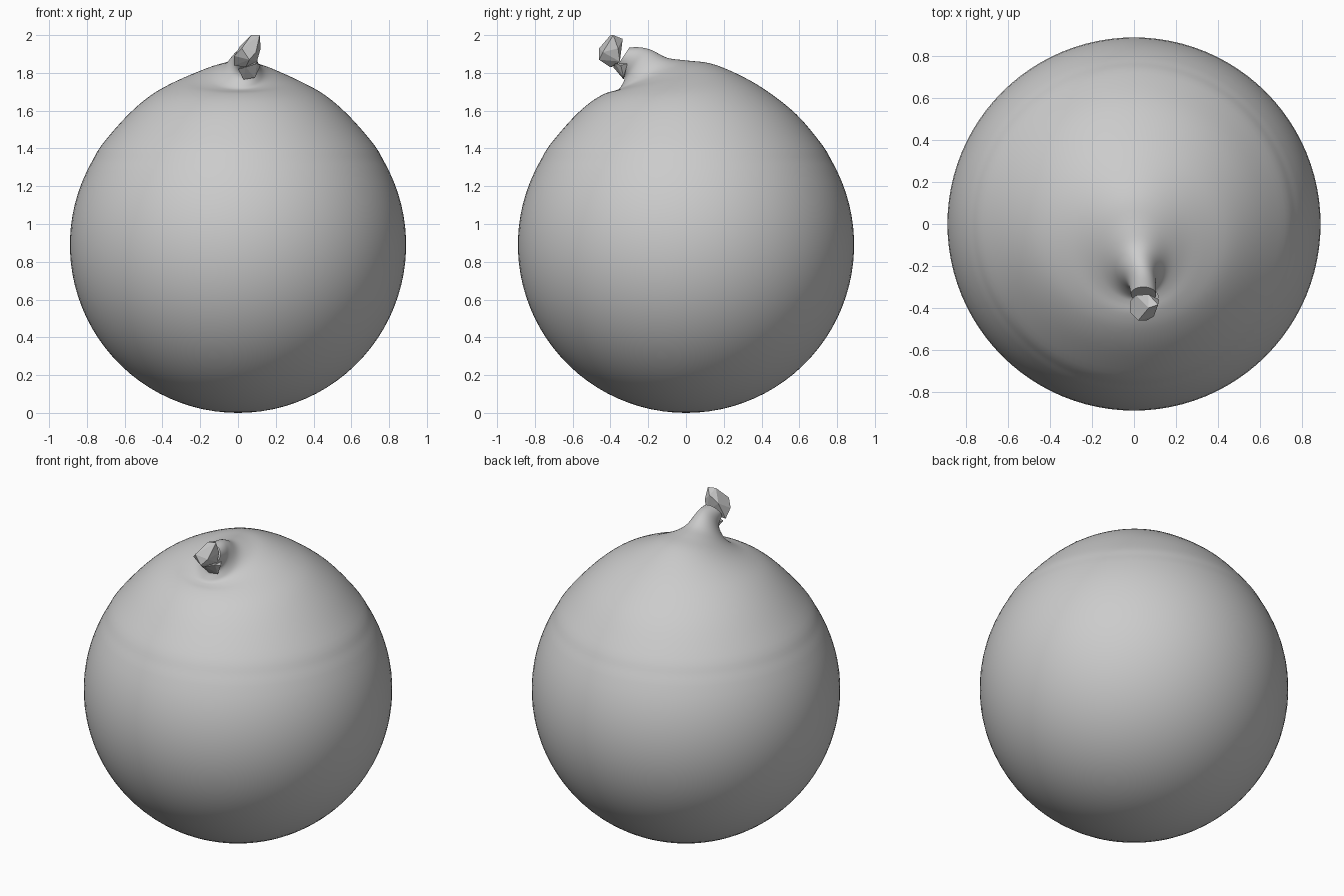
import bpy, bmesh, math
from mathutils import Vector

if "Cube" in bpy.data.objects:
    bpy.data.objects.remove(bpy.data.objects["Cube"])

grey = bpy.data.materials.new("balloon_grey")
grey.diffuse_color = (0.6, 0.6, 0.6, 1)
grey.use_nodes = True
grey.node_tree.nodes["Principled BSDF"].inputs["Base Color"].default_value = grey.diffuse_color


def finish(name, bm):
    bmesh.ops.recalc_face_normals(bm, faces=bm.faces)
    mesh = bpy.data.meshes.new(name)
    bm.to_mesh(mesh)
    bm.free()
    mesh.materials.append(grey)
    obj = bpy.data.objects.new(name, mesh)
    bpy.context.collection.objects.link(obj)
    return obj


# Balloon rings: front y, front z, back y, back z, half width, centre x
R, SEG = 0.89, 96
rings = []
for i in range(1, 31):
    a = math.radians(-90 + 4 * i)
    r, z = R * math.cos(a), R + R * math.sin(a)
    rings.append((-r, z, r, z, r, 0))
# Shoulder tapering and tilting into the bent neck
rings += [
    (-.72, 1.42, .72, 1.42, .72, 0), (-.60, 1.56, .585, 1.58, .59, 0),
    (-.505, 1.645, .42, 1.71, .465, 0), (-.43, 1.69, .27, 1.795, .34, 0),
    (-.38, 1.705, .13, 1.85, .225, .005), (-.355, 1.715, .0, 1.866, .15, .01),
    (-.34, 1.735, -.10, 1.88, .105, .02), (-.325, 1.77, -.18, 1.92, .075, .03),
    (-.335, 1.80, -.24, 1.935, .064, .04), (-.37, 1.83, -.30, 1.935, .06, .045),
]


def ring_point(ring, t):
    fy, fz, by, bz, w, cx = ring
    k = (1 + math.sin(t)) / 2
    return Vector((cx + w * math.cos(t), fy + (by - fy) * k, fz + (bz - fz) * k))


def smooth_ring(i, t):
    # Catmull-Rom blend between neighbouring rings
    p = [rings[max(0, min(len(rings) - 1, i + d))] for d in (-1, 0, 1, 2)]
    return [0.5 * (2 * b + (c - a) * t + (2 * a - 5 * b + 4 * c - d) * t * t
            + (3 * b - a - 3 * c + d) * t ** 3) for a, b, c, d in zip(*p)]


sections = rings[:28]
for i in range(28, len(rings) - 1):
    sections += [smooth_ring(i, s / 4) for s in range(4)]
sections.append(rings[-1])

bm = bmesh.new()
loops = [[bm.verts.new(ring_point(s, 2 * math.pi * j / SEG)) for j in range(SEG)]
         for s in sections]
for lo, hi in zip(loops, loops[1:]):
    for j in range(SEG):
        k = (j + 1) % SEG
        bm.faces.new((lo[j], lo[k], hi[k], hi[j]))
pole = bm.verts.new((0, 0, 0))
for j in range(SEG):
    bm.faces.new((pole, loops[0][(j + 1) % SEG], loops[0][j]))
bm.faces.new(loops[-1])
balloon = finish("balloon_and_neck", bm)
bpy.context.view_layer.objects.active = balloon
balloon.select_set(True)
bpy.ops.object.shade_smooth_by_angle(angle=math.radians(40))


# Crumpled faceted pieces
def faceted(name, points):
    bm = bmesh.new()
    for p in points:
        bm.verts.new(p)
    out = bmesh.ops.convex_hull(bm, input=bm.verts)
    loose = {g for g in out["geom_interior"] if isinstance(g, bmesh.types.BMVert)}
    bmesh.ops.delete(bm, geom=list(loose), context='VERTS')
    finish(name, bm)


# Upper knot
faceted("tied_knot", [
    (.07, -.40, 2.0), (.115, -.385, 2.0), (.12, -.36, 1.93), (.095, -.44, 1.91),
    (.02, -.46, 1.93), (.06, -.46, 1.87), (-.02, -.42, 1.89), (-.02, -.37, 1.84),
    (.01, -.34, 1.94), (.07, -.335, 1.98), (.10, -.35, 1.86), (.04, -.40, 1.83)])
# Drooping lip below the knot
faceted("knot_lip", [
    (.03, -.33, 1.765), (.09, -.33, 1.775), (.12, -.345, 1.84), (.0, -.375, 1.82),
    (.04, -.385, 1.83), (.10, -.375, 1.85), (.02, -.32, 1.83), (.10, -.31, 1.85)])
